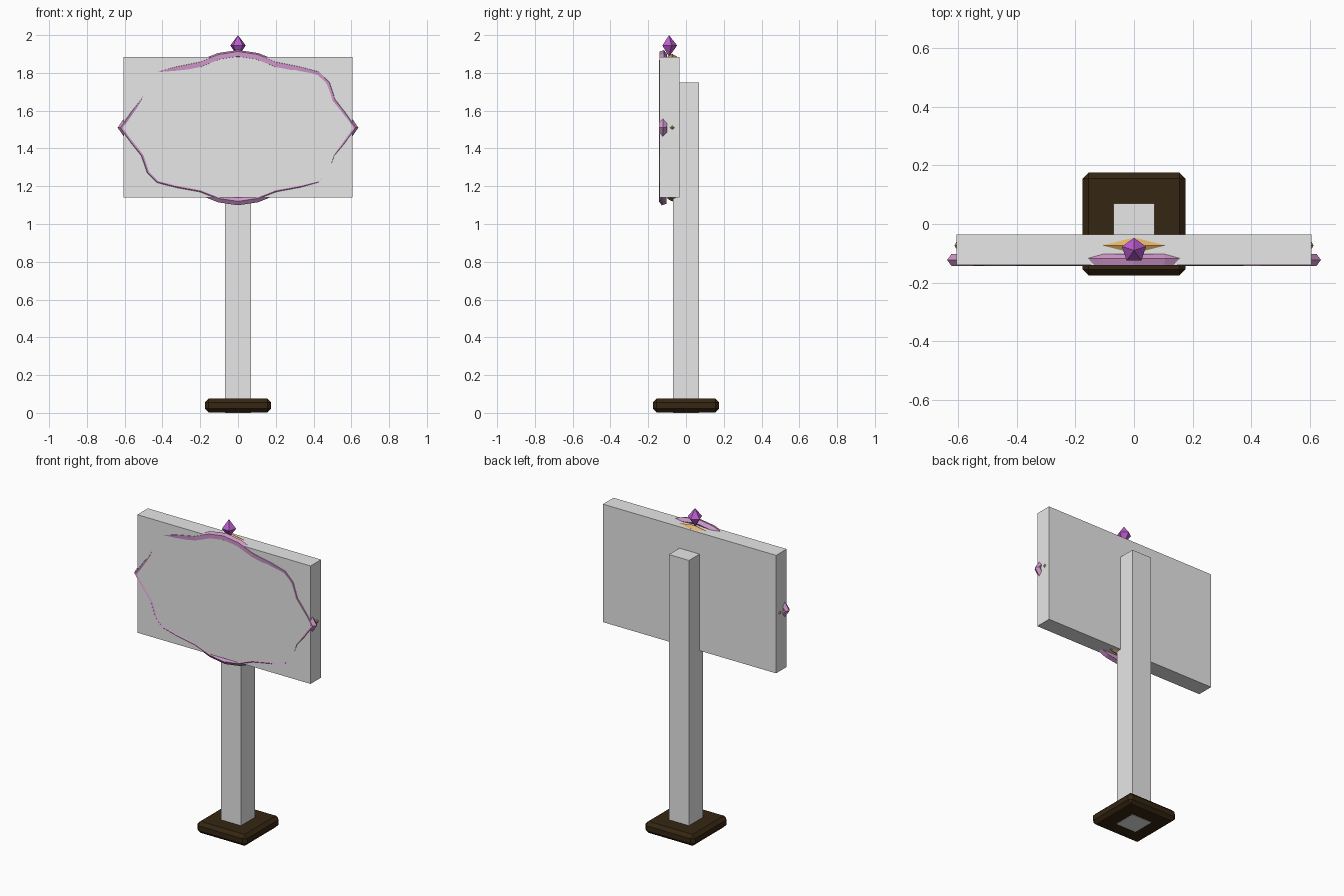
import bpy, bmesh
from math import sin, cos, pi, atan2
from mathutils import Vector

if "Cube" in bpy.data.objects:
    bpy.data.objects.remove(bpy.data.objects["Cube"])


def material(name, rgb):
    m = bpy.data.materials.new(name)
    m.use_nodes = True
    color = (*rgb, 1)
    m.diffuse_color = color
    m.node_tree.nodes["Principled BSDF"].inputs["Base Color"].default_value = color
    return m


grey = material("plain grey", (0.8, 0.8, 0.8))
brown = material("dark brown", (0.036, 0.019, 0.006))
pink = material("soft pink", (0.65, 0.32, 0.61))
gold = material("warm gold", (0.77, 0.44, 0.13))
purple = material("gem purple", (0.5, 0.11, 0.63))


def finish(name, bm, mat):
    bmesh.ops.recalc_face_normals(bm, faces=bm.faces)
    mesh = bpy.data.meshes.new(name)
    bm.to_mesh(mesh)
    bm.free()
    mesh.materials.append(mat)
    ob = bpy.data.objects.new(name, mesh)
    bpy.context.collection.objects.link(ob)
    return ob


def box(name, low, high, mat, bevel=0):
    low, high = Vector(low), Vector(high)
    bm = bmesh.new()
    bmesh.ops.create_cube(bm, size=1)
    for v in bm.verts:
        v.co = (low + high) / 2 + v.co * (high - low)
    if bevel:
        bmesh.ops.bevel(bm, geom=bm.edges[:], offset=bevel, segments=1,
                        affect='EDGES')
    return finish(name, bm, mat)


# Base, post and board
box("base", (-0.175, -0.175, 0.003), (0.175, 0.175, 0.075), brown, 0.02)
box("post", (-0.07, -0.07, 0), (0.07, 0.07, 1.75), grey)
box("board", (-0.605, -0.14, 1.14), (0.605, -0.035, 1.885), grey)

# Wavy outline, mirrored from one quarter
quarter = [(0.615, 0), (0.56, 0.075), (0.505, 0.145), (0.475, 0.235), (0.425, 0.285),
           (0.33, 0.31), (0.2, 0.335), (0.1, 0.375), (0, 0.39)]
half = quarter + [(-x, z) for x, z in quarter[-2::-1]]
outline = half + [(x, -z) for x, z in half[-2:0:-1]]


def ring(name, mat, sides, radius, scale, depth, phase):
    """Sweep a polygon section along the outline; depth and phase vary with angle."""
    bm = bmesh.new()
    pts = [Vector((x * scale[0], 0, z * scale[1])) for x, z in outline]
    n = len(pts)
    loops = []
    for i, p in enumerate(pts):
        along = (pts[(i + 1) % n] - pts[i - 1]).normalized()
        outward = Vector((along.z, 0, -along.x))
        angle = atan2(p.z, p.x)
        center = p + Vector((0, depth(angle), 1.51))
        loop = []
        for k in range(sides):
            a = phase(angle) + 2 * pi * k / sides
            loop.append(bm.verts.new(center + outward * radius * sin(a)
                                     + Vector((0, -radius * cos(a), 0))))
        loops.append(loop)
    for i in range(n):
        a, b = loops[i], loops[(i + 1) % n]
        for k in range(sides):
            m = (k + 1) % sides
            bm.faces.new((a[k], a[m], b[m], b[k]))
    return finish(name, bm, mat)


def trim_depth(angle):
    # The trim sinks into the board at two opposite places
    sunk = max(0, cos(2 * (angle - 2.7))) ** 16
    return -0.1215 - 0.001 * (1 + sin(angle)) + 0.005 * sunk


ring("frame_trim", pink, 5, 0.022, (1, 1), trim_depth,
     lambda a: pi / 10 * (1 + sin(a)))
ring("frame_backing", gold, 6, 0.028, (0.95, 0.93), lambda a: -0.073,
     lambda a: pi / 6)

# Faceted gem on top of the frame
bm = bmesh.new()
for height, tip in ((0.055, 1), (0.06, -1)):
    apex = bm.verts.new((0, -0.09, 1.945 + tip * height))
    rim = [bm.verts.new((0.043 * cos(a), -0.09 + 0.043 * sin(a), 1.945))
           for a in (pi / 2 + 2 * pi * k / 5 for k in range(5))]
    for k in range(5):
        bm.faces.new((apex, rim[k], rim[(k + 1) % 5]))
bmesh.ops.remove_doubles(bm, verts=bm.verts, dist=0.0001)
finish("top_gem", bm, purple)
